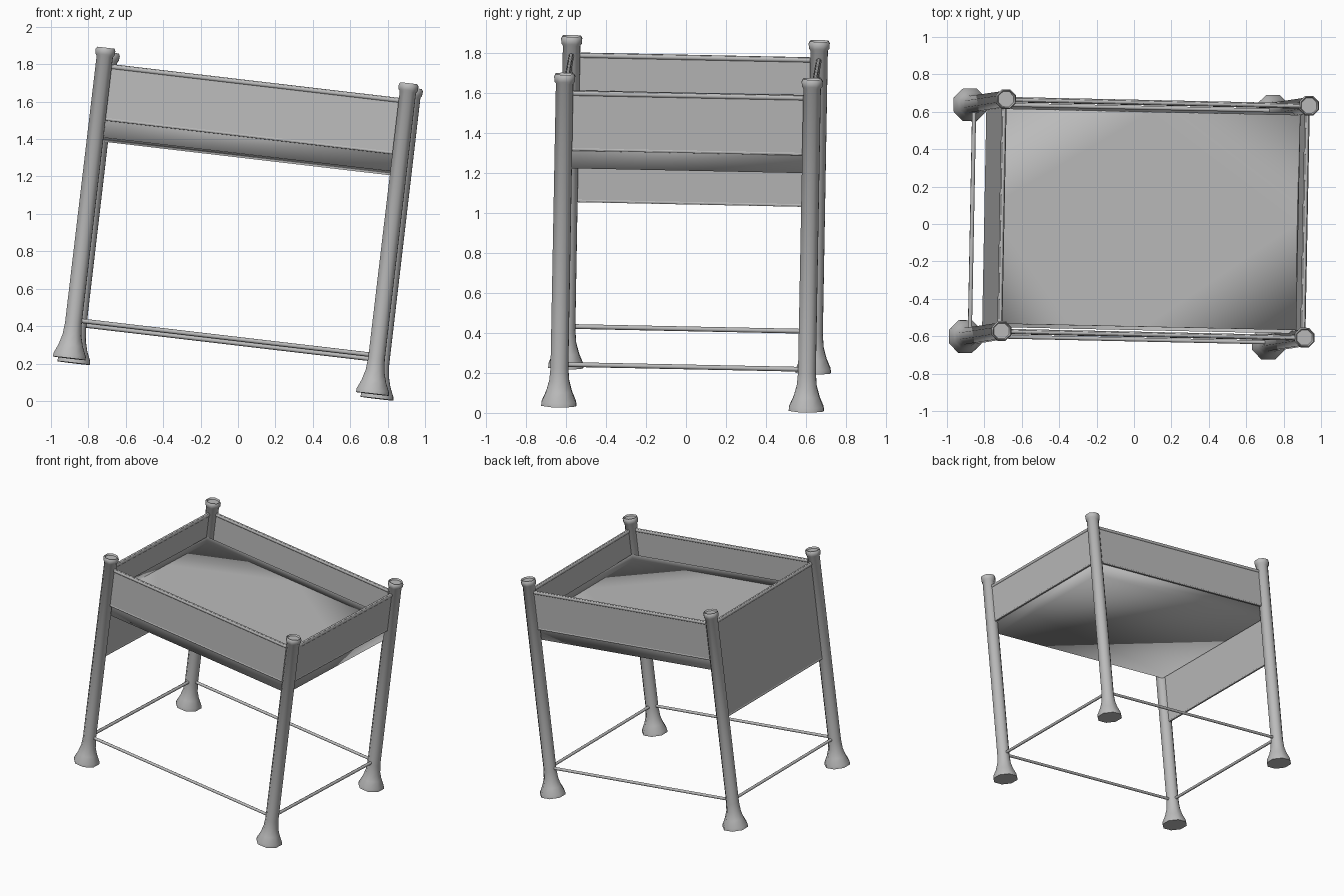
import bpy, bmesh, math
from mathutils import Matrix, Vector

cube = bpy.data.objects.get("Cube")
if cube:
    bpy.data.objects.remove(cube, do_unlink=True)

# Single grey material
grey = bpy.data.materials.new("galvanised grey")
grey.use_nodes = True
COLOR = (0.5, 0.5, 0.5, 1)
grey.diffuse_color = COLOR
grey.node_tree.nodes["Principled BSDF"].inputs["Base Color"].default_value = COLOR

# The whole stand leans: tilted frame whose origin lies between the feet
ax = Vector((1.62, -0.035, -0.19)).normalized()
az = Vector((0.2, 0.03, 1.65))
az = (az - ax * az.dot(ax)).normalized()
ay = az.cross(ax)
TILT = Matrix((ax, ay, az)).transposed().to_4x4()
TILT.translation = (-0.08, 0, 0.12)

HX, HY = 0.816, 0.62          # half spacing of the legs
TOP, LOW = 1.587, 1.286       # upper and lower edge of the side panels


def finish(name, bm, angle=None):
    bmesh.ops.recalc_face_normals(bm, faces=bm.faces)
    mesh = bpy.data.meshes.new(name)
    bm.to_mesh(mesh)
    bm.free()
    mesh.materials.append(grey)
    obj = bpy.data.objects.new(name, mesh)
    bpy.context.collection.objects.link(obj)
    obj.matrix_world = TILT
    if angle:
        bpy.ops.object.select_all(action='DESELECT')
        obj.select_set(True)
        bpy.context.view_layer.objects.active = obj
        bpy.ops.object.shade_smooth_by_angle(angle=math.radians(angle))
    return obj


def leg(name, x, y):
    """Octagonal post turned from a profile, with flared foot and lipped cap."""
    profile = [(0.095, 0), (0.093, 0.02), (0.07, 0.07), (0.054, 0.125),
               (0.048, 0.19), (0.047, 1.625), (0.055, 1.635), (0.057, 1.66),
               (0.05, 1.672), (0.044, 1.66)]
    bm = bmesh.new()
    rings = []
    for r, z in profile:
        rings.append([bm.verts.new((x + r * math.cos(a), y + r * math.sin(a), z))
                      for a in (math.tau * (i + 0.5) / 8 for i in range(8))])
    for lo, hi in zip(rings, rings[1:]):
        for i in range(8):
            j = (i + 1) % 8
            bm.faces.new((lo[i], lo[j], hi[j], hi[i]))
    bm.faces.new(rings[0])
    bm.faces.new(rings[-1])
    finish(name, bm, 50)


def rod(name, a, b, r, sides=6):
    a, b = Vector(a), Vector(b)
    bm = bmesh.new()
    turn = (b - a).to_track_quat('Z', 'Y').to_matrix().to_4x4()
    bmesh.ops.create_cone(bm, cap_ends=True, segments=sides, radius1=r, radius2=r,
                          depth=(b - a).length,
                          matrix=Matrix.Translation((a + b) / 2) @ turn)
    finish(name, bm, 70)


def panel(name, a, b, low, out):
    """Thin sheet between two corners, with rolled upper and lower edges."""
    lo, hi = Vector((*a, low)), Vector((*b, TOP))
    size = hi - lo
    size.x, size.y = [abs(v) if abs(v) > 0.1 else 0.014 for v in (size.x, size.y)]
    bm = bmesh.new()
    bmesh.ops.create_cube(bm, size=1, matrix=Matrix.Translation((lo + hi) / 2)
                          @ Matrix.Diagonal((*size, 1)))
    finish(name, bm, 30)
    for edge, z, r in (("upper", TOP - 0.012, 0.014), ("lower", low + 0.008, 0.009)):
        rod(f"{name}_{edge}_edge", (*a, z), (*b, z), r, 8)


# Legs, panels and lower rails around the four sides
corners = {"front_right": (-HX, -HY), "front_left": (HX, -HY),
           "back_left": (HX, HY), "back_right": (-HX, HY)}
for name, (x, y) in corners.items():
    leg(name + "_leg", x, y)

pts = list(corners.values())
for i, side in enumerate(("front", "left", "back", "right")):
    a, b = pts[i], pts[(i + 1) % 4]
    panel(side + "_panel", a, b, 0.835 if side == "right" else LOW, i)
    rod(side + "_lower_rail", (*a, 0.207), (*b, 0.207), 0.012)


def basin(name, hx, hy, floor, rim, mids=None):
    """Open pan, softly shaded; mids split the floor into a centre and corners."""
    bm = bmesh.new()
    signs = ((-1, -1), (1, -1), (1, 1), (-1, 1))
    low = [bm.verts.new((sx * hx, sy * hy, floor)) for sx, sy in signs]
    high = [bm.verts.new((sx * hx, sy * hy, rim)) for sx, sy in signs]
    for i in range(4):
        j = (i + 1) % 4
        bm.faces.new((low[i], low[j], high[j], high[i]))
    if mids:
        mid = [bm.verts.new((x * hx, y * hy, floor)) for x, y in mids]
        bm.faces.new(mid)
        # Corner triangles, then slivers where an edge carries two points
        for corner, (p, q) in zip(low, ((5, 0), (1, 2), (2, 3), (3, 4))):
            bm.faces.new((mid[p], corner, mid[q]))
    else:
        bm.faces.new(low)
    for f in bm.faces:
        f.smooth = True
    finish(name, bm)


basin("tray_floor", HX - 0.015, HY - 0.045, 1.35, 1.4,
      ((-0.5, -1), (-0.02, -1), (1, 0.0), (0.0, 1), (-1, 0.15), (-1, -0.05)))
basin("tray_underside", HX - 0.02, HY - 0.03, 1.194, 1.3)
